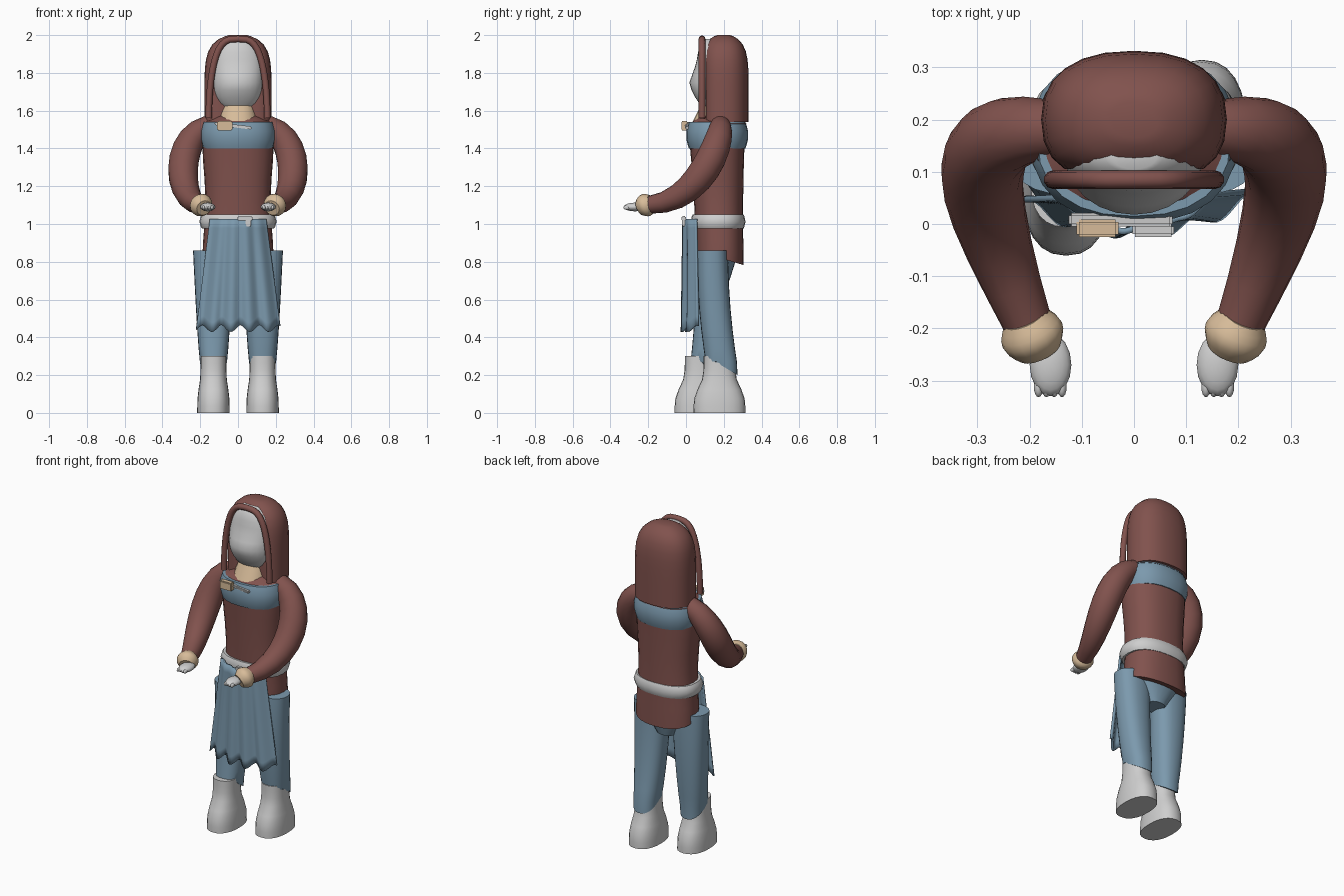
import bpy, bmesh, math
from mathutils import Vector, Matrix
from mathutils.geometry import interpolate_bezier

if "Cube" in bpy.data.objects:
    bpy.data.objects.remove(bpy.data.objects["Cube"])


def material(name, red, green, blue):
    mat = bpy.data.materials.new(name)
    mat.use_nodes = True
    mat.diffuse_color = (red, green, blue, 1)
    mat.node_tree.nodes["Principled BSDF"].inputs["Base Color"].default_value = mat.diffuse_color
    return mat


MAROON = material("maroon cloth", 0.22, 0.085, 0.075)
BLUE = material("dusty blue cloth", 0.2, 0.32, 0.42)
GREY = material("light grey", 0.62, 0.62, 0.62)
TAN = material("tan cloth", 0.68, 0.5, 0.32)


def finish(name, bm, mat, angle=50):
    """Turn the mesh into a smooth shaded object of one colour."""
    bmesh.ops.recalc_face_normals(bm, faces=bm.faces)
    mesh = bpy.data.meshes.new(name)
    bm.to_mesh(mesh)
    bm.free()
    mesh.materials.append(mat)
    ob = bpy.data.objects.new(name, mesh)
    bpy.context.collection.objects.link(ob)
    bpy.ops.object.select_all(action='DESELECT')
    ob.select_set(True)
    bpy.context.view_layer.objects.active = ob
    bpy.ops.object.shade_smooth_by_angle(angle=math.radians(angle))
    return ob


def skin(rings):
    """Bridge equal closed rings of points and cap both ends."""
    bm = bmesh.new()
    loops = [[bm.verts.new(point) for point in ring] for ring in rings]
    count = len(loops[0])
    for low, high in zip(loops, loops[1:]):
        for i in range(count):
            j = (i + 1) % count
            bm.faces.new((low[i], low[j], high[j], high[i]))
    bm.faces.new(loops[0])
    bm.faces.new(loops[-1])
    return bm


def circle(count):
    angles = [math.tau * i / count for i in range(count)]
    return [(math.cos(a), math.sin(a)) for a in angles]


def rounded(value, power):
    return math.copysign(abs(value) ** power, value)


def stack(bottom, top, steps, shape, square=0.85, sides=24):
    """Level oval rings; shape(t) gives centre x, centre y, x radius, y radius."""
    rings = []
    for k in range(steps + 1):
        t = (1 - math.cos(math.pi * k / steps)) / 2
        cx, cy, rx, ry = shape(t)
        z = bottom + (top - bottom) * t
        rings.append([Vector((cx + rx * rounded(c, square), cy + ry * rounded(s, square), z))
                      for c, s in circle(sides)])
    return skin(rings)


def tube(points, radius, sides=16):
    """Round tube along points, without twist; radius(t) gives its thickness."""
    last = len(points) - 1
    across = Vector((0, 1, 0))
    rings = []
    for i, point in enumerate(points):
        along = (points[min(i + 1, last)] - points[max(i - 1, 0)]).normalized()
        across = (across - along * across.dot(along)).normalized()
        up = along.cross(across)
        rings.append([point + radius(i / last) * (c * across + s * up) for c, s in circle(sides)])
    return skin(rings)


def ellipsoid(bm, centre, radii):
    place = Matrix.LocRotScale(Vector(centre), None, Vector(radii))
    bmesh.ops.create_uvsphere(bm, u_segments=16, v_segments=10, radius=1, matrix=place)


def box(name, size, centre, mat, tilt=0):
    bm = bmesh.new()
    bmesh.ops.create_cube(bm, size=1)
    bmesh.ops.scale(bm, vec=size, verts=bm.verts)
    bmesh.ops.bevel(bm, geom=bm.edges[:], offset=0.005, segments=2, affect='EDGES')
    place = Matrix.Translation(centre) @ Matrix.Rotation(tilt, 4, 'Y')
    bmesh.ops.transform(bm, matrix=place, verts=bm.verts)
    finish(name, bm, mat)


def bulge(t):
    return math.sin(math.pi * t)


# Tunic, with a hem that hangs lower at the back
def tunic_shape(t):
    return 0, 0.18 - 0.015 * t, 0.18 + 0.008 * math.cos(math.tau * t), 0.125 + 0.02 * t * t


bm = stack(0.82, 1.42, 8, tunic_shape)
for v in bm.verts:
    if v.co.z < 0.83:
        v.co.z -= 0.3 * (v.co.y - 0.18)
finish("tunic", bm, MAROON)

# Yoke, shoulders, neck and belt
finish("yoke", stack(1.4, 1.54, 5, lambda t: (
    0, 0.165, 0.185 + 0.015 * bulge(t), 0.15 + 0.015 * bulge(t))), BLUE)
finish("shoulders", stack(1.53, 1.58, 2, lambda t: (
    0, 0.17, 0.19 - 0.09 * t, 0.15 - 0.06 * t)), MAROON)
finish("neck", stack(1.5, 1.66, 4, lambda t: (
    0, 0.165, 0.12 - 0.04 * t, 0.15 - 0.08 * t)), TAN)
finish("belt", stack(0.975, 1.05, 4, lambda t: (
    0, 0.17, 0.19 + 0.015 * bulge(t), 0.135 + 0.01 * bulge(t))), GREY)


# Mask: a tall oval with a forward point low down
def mask_shape(t):
    width = math.sqrt(1 - (abs(t - 0.5) / 0.52) ** 3)
    point = max(0, 1 - abs(t - 0.37) / 0.3)
    return 0, 0.13, 0.133 * width, 0.075 * width + 0.04 * point


finish("mask", stack(1.6, 1.98, 14, mask_shape, square=1), GREY)


# Hood: a tall dome, flat behind the mask, with a rolled rim
def hood_shape(t):
    width = math.sqrt(1 - (0.99 * t) ** 7)
    return 0, 0.2, 0.178 * width, 0.132 * width


bm = stack(1.54, 2, 14, hood_shape)
for v in bm.verts:
    v.co.y = max(v.co.y, 0.105)
finish("hood", bm, MAROON)
arch = [math.pi * k / 24 for k in range(25)]
rim = [Vector((0.155 * rounded(math.cos(a), 0.6), 0.085, 1.56 + 0.42 * math.sin(a))) for a in arch]
finish("hood_rim", tube(rim, lambda t: 0.018, sides=10), MAROON)


def foot_bulge(t):
    return 1 / (1 + math.exp(12 * (t - 0.45)))


# Limbs: the left leg trails behind the right one
for side, s in (("left", 1), ("right", -1)):
    arm = interpolate_bezier(Vector((0.1 * s, 0.18, 1.53)), Vector((0.34 * s, 0.2, 1.52)),
                             Vector((0.33 * s, 0.12, 1.12)), Vector((0.2 * s, -0.2, 1.1)), 12)
    finish(side + "_sleeve", tube(arm, lambda t: 0.046 + 0.034 * bulge(t)), MAROON)

    start, end = Vector((0.21 * s, -0.18, 1.115)), Vector((0.18 * s, -0.245, 1.085))
    cuff = [start.lerp(end, k / 6) for k in range(7)]
    finish(side + "_cuff", tube(cuff, lambda t: 0.042 + 0.02 * bulge(t)), TAN)

    bm = bmesh.new()
    ellipsoid(bm, (0.16 * s, -0.27, 1.09), (0.04, 0.06, 0.023))
    for k in range(4):
        ellipsoid(bm, (s * (0.138 + 0.015 * k), -0.312, 1.087), (0.009, 0.02, 0.012))
    finish(side + "_hand", bm, GREY)

    heel = 0.177 if s > 0 else 0.077
    finish(side + "_boot", stack(0, 0.3, 9, lambda t: (
        0.13 * s, heel, 0.068 + 0.018 * foot_bulge(t), 0.083 + 0.055 * foot_bulge(t))), GREY)

    # Trouser leg, cut lower behind the ankle
    swing = 0.05 if s > 0 else -0.035
    bm = stack(0.25, 0.86, 8, lambda t: (
        0.13 * s, 0.14 + swing * (1 - t) ** 2, 0.068 + 0.04 * t ** 0.7, 0.083))
    for v in bm.verts:
        if v.co.z < 0.26:
            v.co.z -= 0.6 * (v.co.y - 0.14 - swing)
    finish(side + "_trouser_leg", bm, BLUE)

finish("trouser_seat", stack(0.7, 0.86, 4, lambda t: (
    0, 0.17, 0.06 + 0.11 * t, 0.06 + 0.05 * t)), BLUE)

# Apron: a flared sheet with vertical folds and a wavy hem
bm = bmesh.new()
columns, rows = 48, 12
bmesh.ops.create_grid(bm, x_segments=columns, y_segments=rows, size=1)
for vert in bm.verts:
    u, drop = vert.co.x, (1 - vert.co.y) / 2
    fold = math.sin(14 * u + 0.8)
    vert.co.x = u * (0.147 + 0.076 * drop)
    vert.co.y = 0.065 * u * u - 0.012 + 0.012 * fold * (0.3 + 0.7 * drop)
    vert.co.z = 1.027 - drop * (0.58 - 0.018 * fold)
apron = finish("apron", bm, BLUE)
cloth = apron.modifiers.new("thickness", 'SOLIDIFY')
cloth.thickness = 0.012
cloth.offset = 0

# Belt clasp and chest pin
box("clasp_bar", (0.08, 0.025, 0.025), (0.037, -0.012, 1.03), GREY)
box("clasp_tail", (0.03, 0.02, 0.045), (0.055, -0.012, 1.01), GREY)
box("pin_rod", (0.2, 0.026, 0.016), (-0.026, 0.008, 1.52), GREY, tilt=0.12)
box("pin_block", (0.08, 0.034, 0.05), (-0.07, -0.008, 1.52), TAN)
